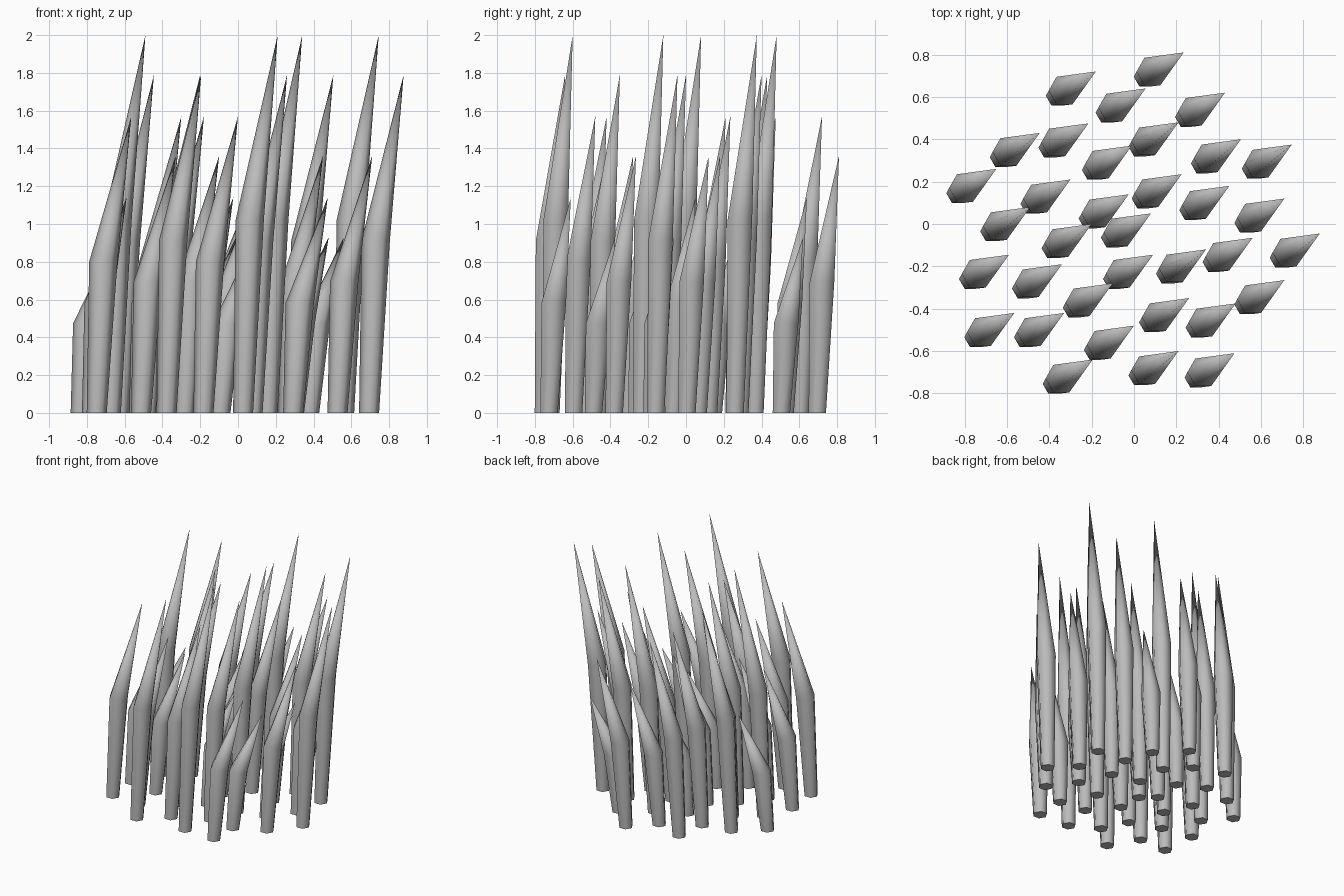
import bpy
import bmesh
from math import cos, sin, tau
from mathutils import Vector

# Remove the default cube
cube = bpy.data.objects.get("Cube")
if cube:
    bpy.data.objects.remove(cube, do_unlink=True)

SIDES = 6
FOOT_OFFSET = Vector((-0.183, -0.115, 0))      # foot centre relative to the tip
SHOULDER_OFFSET = Vector((-0.148, -0.09, 0))   # widest ring relative to the tip
FOOT_RADIUS = 0.053
SHOULDER_RADIUS = 0.075
SHOULDER_SHARE = 0.51                          # shoulder height / blade height

# Blade tips on the ground plan, grouped by blade height
TIPS_BY_HEIGHT = {
    2.0: [(-.49, .08), (.21, .48), (.21, -.6), (.34, -.12), (.745, .375)],
    1.79: [(-.445, .43), (-.2, 0), (.26, -.35), (.505, .4), (.877, -.045), (-.195, -.64)],
    1.57: [(-.565, -.42), (-.3, .21), (-.18, .72), (0, -.48), (.225, .235), (-.215, .475)],
    1.36: [(.71, -.265), (.71, .12), (.45, .18), (.235, .81), (-.33, -.42), (-.1, -.28)],
    1.14: [(.055, .64), (-.59, -.145), (-.025, .14), (.475, -.61), (-.34, -.19), (.08, .05)],
    0.93: [(.43, .62), (.48, -.375), (-.65, .26), (-.01, .37), (.56, -.065), (.09, -.145)],
}


def make_material(name, colour):
    material = bpy.data.materials.new(name)
    material.use_nodes = True
    material.diffuse_color = colour
    shader = next(n for n in material.node_tree.nodes if n.type == "BSDF_PRINCIPLED")
    shader.inputs["Base Color"].default_value = colour
    return material


def add_ring(bm, centre, radius):
    """Add a hexagonal ring of vertices around a centre."""
    angles = [tau * i / SIDES for i in range(SIDES)]
    return [bm.verts.new(centre + Vector((cos(a), sin(a), 0)) * radius) for a in angles]


def make_blade_mesh(height, material):
    """Leaning blade: flat foot, widening stem, long tapering point."""
    bm = bmesh.new()
    foot = add_ring(bm, FOOT_OFFSET, FOOT_RADIUS)
    shoulder_centre = SHOULDER_OFFSET + Vector((0, 0, height * SHOULDER_SHARE))
    shoulder = add_ring(bm, shoulder_centre, SHOULDER_RADIUS)
    tip = bm.verts.new((0, 0, height))

    cap = bm.faces.new(reversed(foot))
    for i in range(SIDES):
        j = (i + 1) % SIDES
        bm.faces.new((foot[i], foot[j], shoulder[j], shoulder[i]))
        bm.faces.new((shoulder[i], shoulder[j], tip))

    # Smooth sides with a crisp edge around the foot
    for face in bm.faces:
        face.smooth = face is not cap
    for edge in cap.edges:
        edge.smooth = False

    mesh = bpy.data.meshes.new("blade_mesh")
    bm.to_mesh(mesh)
    bm.free()
    mesh.materials.append(material)
    return mesh


# Place the blades, sharing one mesh per height
grey = make_material("plain_grey", (0.5, 0.5, 0.5, 1))
count = 0
for height, tips in TIPS_BY_HEIGHT.items():
    blade_mesh = make_blade_mesh(height, grey)
    for x, y in tips:
        count += 1
        blade = bpy.data.objects.new(f"grass_blade_{count}", blade_mesh)
        blade.location = (x, y, 0)
        bpy.context.collection.objects.link(blade)
